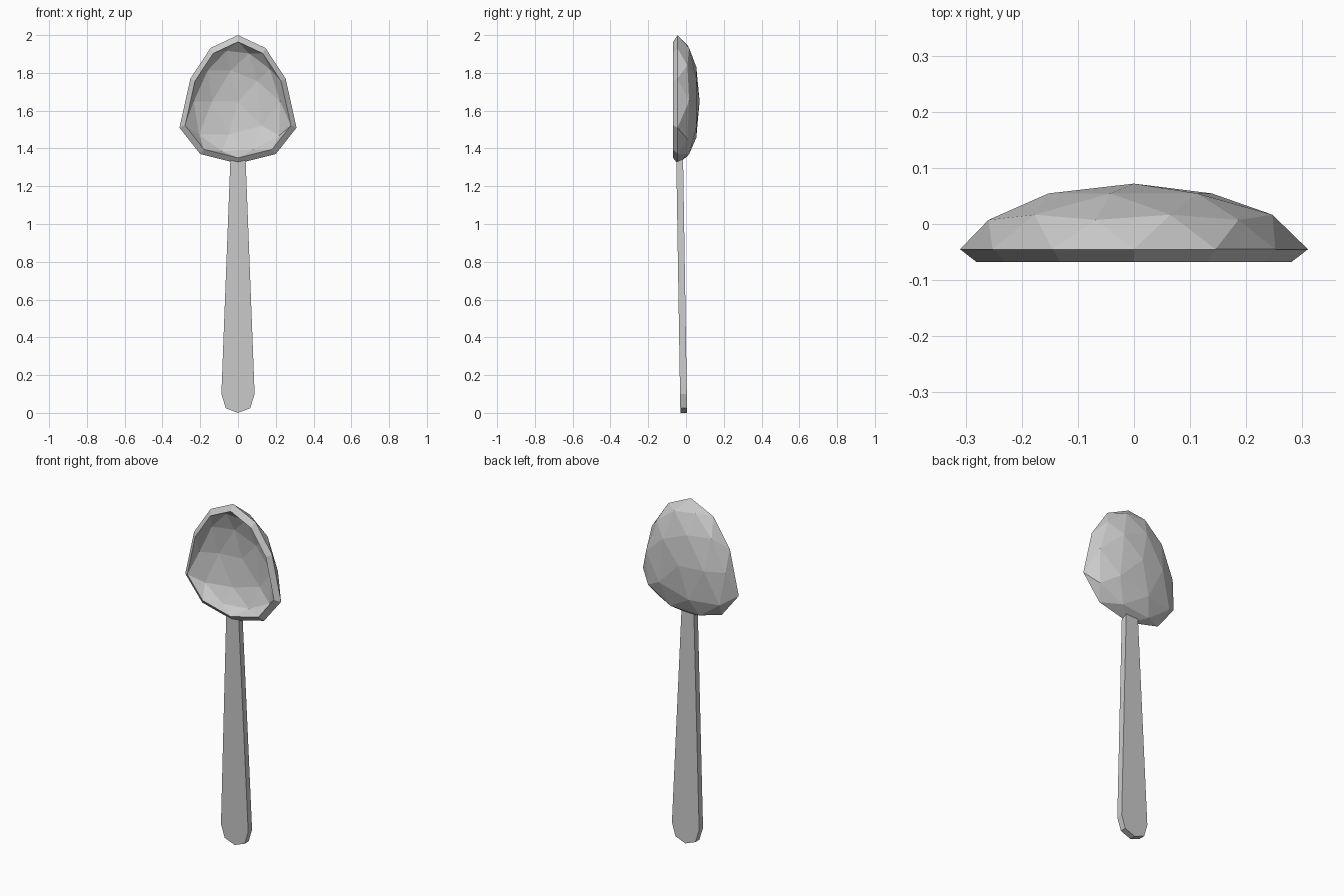
import bpy, bmesh, math
from mathutils import Matrix

if "Cube" in bpy.data.objects:
    bpy.data.objects.remove(bpy.data.objects["Cube"])

metal = bpy.data.materials.new("grey metal")
metal.diffuse_color = (0.6, 0.6, 0.6, 1)
metal.use_nodes = True
metal.node_tree.nodes["Principled BSDF"].inputs["Base Color"].default_value = metal.diffuse_color


def finish(bm, name):
    bmesh.ops.recalc_face_normals(bm, faces=bm.faces)
    me = bpy.data.meshes.new(name)
    bm.to_mesh(me)
    bm.free()
    me.materials.append(metal)
    ob = bpy.data.objects.new(name, me)
    bpy.context.collection.objects.link(ob)
    return ob


# egg outline: unit height, real height, width factor
EGG = [(-1, 1.32, .345), (-.809, 1.37, .34), (-.309, 1.51, .326),
       (0, 1.65, .29), (.309, 1.77, .265), (.809, 1.932, .247), (1, 2.0, .245)]


def egg(h):
    for (a, za, wa), (b, zb, wb) in zip(EGG, EGG[1:]):
        if h <= b + 1e-4:
            t = (h - a) / (b - a)
            return za + t * (zb - za), wa + t * (wb - wa)
    return EGG[-1][1:]


# bowl: half faceted ball bent into an egg, outer and inner shells
bm = bmesh.new()
rims = []
for scale, mid, rim_y in ((1, 1.66, -.045), (.904, 1.6575, -.068)):
    shell = bmesh.ops.create_icosphere(
        bm, subdivisions=2, radius=1, matrix=Matrix.Rotation(math.pi, 4, 'Z'))["verts"]
    bmesh.ops.delete(bm, geom=[v for v in shell if v.co.z < -.01], context='VERTS')
    for v in [v for v in shell if v.is_valid]:
        x, h, d = v.co
        z, w = egg(h)
        v.co = (x * w * scale, rim_y + .117 * d * scale, mid + (z - 1.66) * scale)
# rim joining the two shells
bmesh.ops.bridge_loops(bm, edges=[e for e in bm.edges if e.is_boundary])
finish(bm, "bowl")

# handle: tapered flat bar with a pointed end, leaning forward at the top
half = [(.04, 1.35), (.088, .10), (.065, .025), (0, .0)]
outline = half + [(-x, z) for x, z in half[-2::-1]]
bm = bmesh.new()
rings = [[bm.verts.new((x, y - .016 * z, z)) for x, z in outline] for y in (-.03, .006)]
bm.faces.new(rings[0])
bm.faces.new(rings[1])
n = len(outline)
for i in range(n):
    j = (i + 1) % n
    bm.faces.new((rings[0][i], rings[0][j], rings[1][j], rings[1][i]))
finish(bm, "handle")
